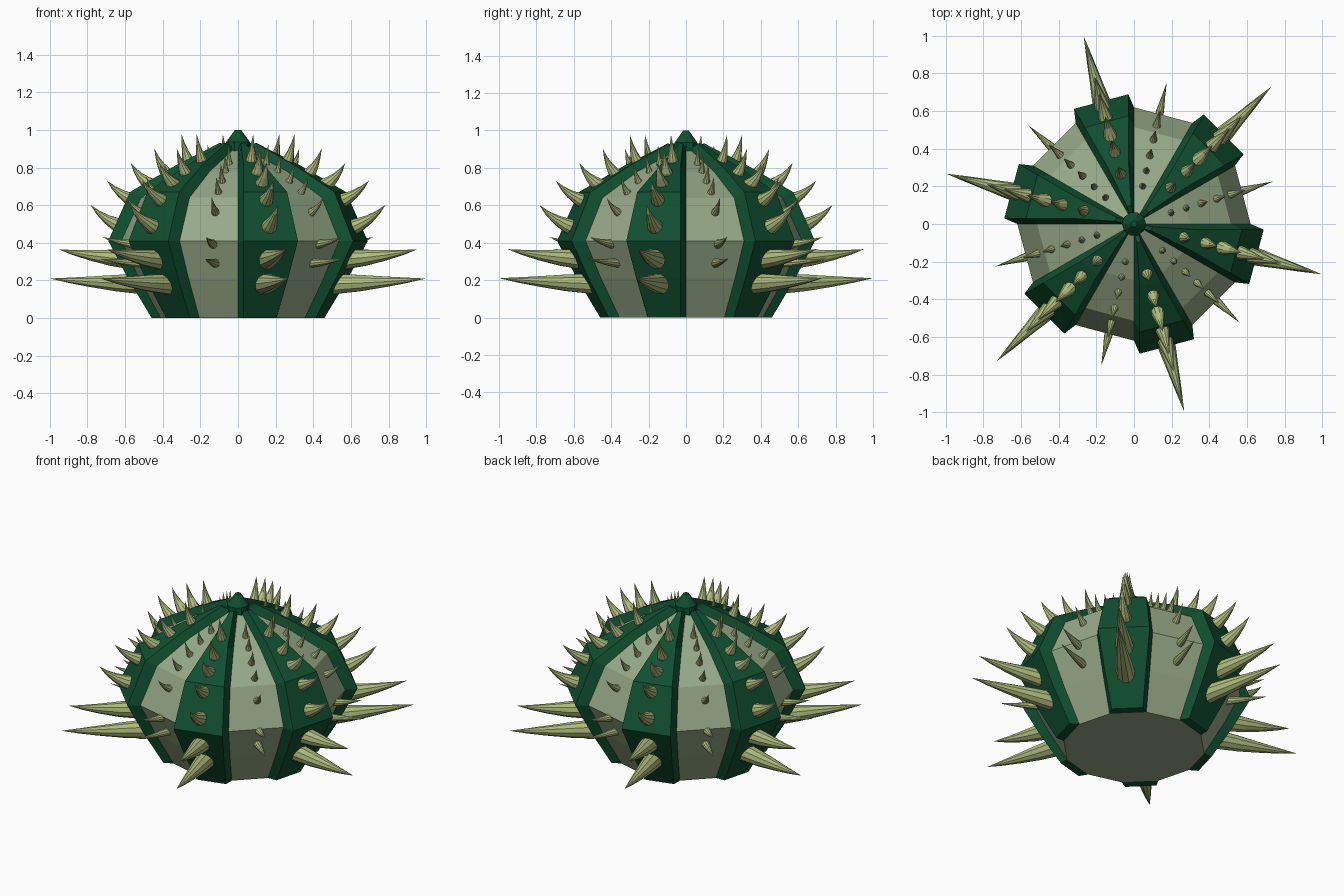
import bpy, bmesh
from math import radians, degrees, asin, cos, sin, pi
from mathutils import Vector, Matrix

cube = bpy.data.objects.get("Cube")
if cube:
    bpy.data.objects.remove(cube, do_unlink=True)


def material(name, rgb):
    m = bpy.data.materials.new(name)
    m.use_nodes = True
    m.diffuse_color = (*rgb, 1)
    m.node_tree.nodes["Principled BSDF"].inputs["Base Color"].default_value = (*rgb, 1)
    return m


DARK = material("dark green", (0.005, 0.078, 0.03))
PALE = material("pale sage", (0.31, 0.40, 0.245))
SPINE = material("straw green", (0.43, 0.50, 0.205))


def polar(r, deg, z):
    return Vector((r * cos(radians(deg)), r * sin(radians(deg)), z))


def finish(name, bm, mat):
    bmesh.ops.recalc_face_normals(bm, faces=bm.faces)
    me = bpy.data.meshes.new(name)
    bm.to_mesh(me)
    bm.free()
    me.materials.append(mat)
    ob = bpy.data.objects.new(name, me)
    bpy.context.collection.objects.link(ob)
    return ob


def loft(bm, rings, closed=True):
    """Skin a list of point rings with quads and close both ends."""
    vs = [[bm.verts.new(p) for p in ring] for ring in rings]
    n = len(vs[0])
    for a, b in zip(vs, vs[1:]):
        for i in range(n if closed else n - 1):
            j = (i + 1) % n
            bm.faces.new((a[i], a[j], b[j], b[i]))
    bm.faces.new(vs[0])
    bm.faces.new(vs[-1])


def lathe(name, profile, sides, mat):
    bm = bmesh.new()
    loft(bm, [[polar(r, 360 * i / sides, z) for i in range(sides)] for r, z in profile])
    return finish(name, bm, mat)


# Faceted body and the knob on top
BODY = [(0.41, 0), (0.525, 0.21), (0.62, 0.41), (0.515, 0.64), (0.30, 0.78), (0.04, 0.90)]
RIB = [(0.46, 0), (0.585, 0.21), (0.69, 0.41), (0.575, 0.67), (0.335, 0.81), (0.10, 0.93)]
lathe("body", BODY, 12, PALE)
lathe("top_knob", [(0.064, 0.88), (0.064, 0.935), (0.016, 1.0)], 10, DARK)

# Six raised ribs, bevelled in from the body's edges
bm = bmesh.new()
for k in range(6):
    mid = 45 + 60 * k
    rings = []
    for (ri, zi), (ro, zo) in zip(BODY, RIB):
        half = 15 - degrees(asin(min(0.03, 0.15 * ro) / ro))
        rings.append([polar(ri, mid - 15, zi), polar(ro, mid - half, zo),
                      polar(ro, mid + half, zo), polar(ri, mid + 15, zi)])
    loft(bm, rings, closed=False)
finish("ribs", bm, DARK)


def add_spine(bm, angle, base, tip, radius, sides=10):
    """Upward-curving spine; base and tip are (radius, height) pairs."""
    b, t = Vector((base[0], 0, base[1])), Vector((tip[0], 0, tip[1]))
    bend = Vector((b.x * 0.35 + t.x * 0.65, 0, b.z * 0.65 + t.z * 0.35))
    turn = Matrix.Rotation(radians(angle), 3, 'Z')
    rings = []
    for s, w in ((0, 1), (0.25, 0.8), (0.5, 0.52), (0.75, 0.26), (1, 0.01)):
        p = b * (1 - s) ** 2 + bend * 2 * s * (1 - s) + t * s * s
        d = ((bend - b) * (1 - s) + (t - bend) * s).normalized()
        side, up = Vector((0, 1, 0)), d.cross(Vector((0, 1, 0)))
        rings.append([turn @ (p + (side * cos(a) + up * sin(a)) * radius * w)
                      for a in (2 * pi * i / sides for i in range(sides))])
    loft(bm, rings)


def spines(name, start, rows):
    bm = bmesh.new()
    for k in range(6):
        for base, tip, radius in rows:
            add_spine(bm, start + 60 * k, base, tip, radius)
    finish(name, bm, SPINE)


# Long and short spines down each rib
spines("rib_spines", 45, [
    ((0.50, 0.18), (1.03, 0.21), 0.058),
    ((0.57, 0.31), (0.985, 0.365), 0.056),
    ((0.60, 0.47), (0.81, 0.60), 0.048),
    ((0.54, 0.61), (0.72, 0.73), 0.044),
    ((0.47, 0.70), (0.59, 0.825), 0.04),
    ((0.38, 0.755), (0.46, 0.90), 0.036),
    ((0.265, 0.82), (0.31, 0.975), 0.034),
])

# Smaller spines down each pale panel
spines("panel_spines", 17, [
    ((0.51, 0.29), (0.77, 0.315), 0.026),
    ((0.56, 0.39), (0.75, 0.43), 0.026),
    ((0.51, 0.55), (0.62, 0.64), 0.025),
    ((0.44, 0.65), (0.51, 0.75), 0.024),
    ((0.36, 0.71), (0.41, 0.82), 0.023),
    ((0.28, 0.76), (0.31, 0.87), 0.022),
    ((0.20, 0.80), (0.22, 0.92), 0.022),
])
